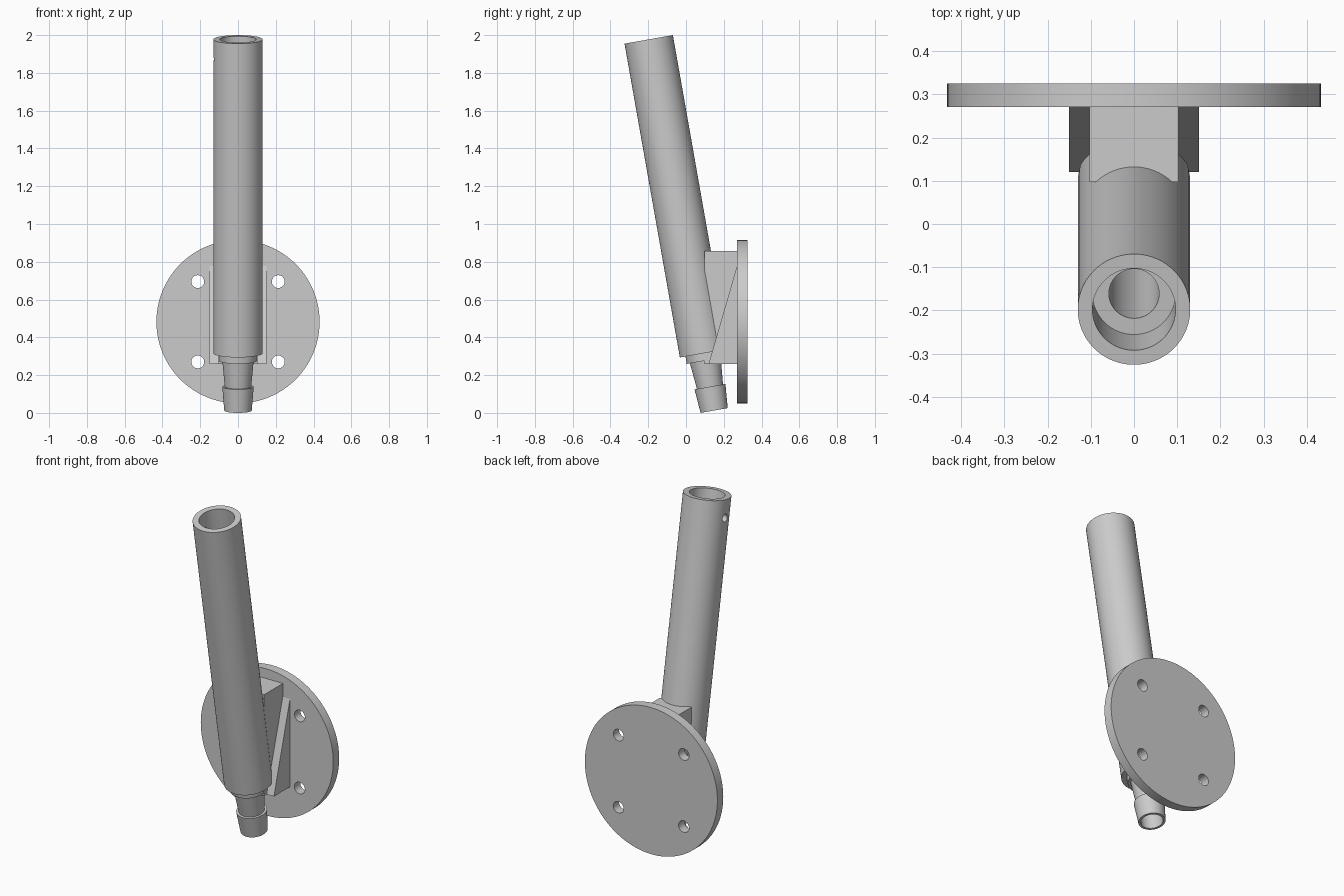
import bpy, bmesh
from math import radians, sin, cos, pi
from mathutils import Matrix

if "Cube" in bpy.data.objects:
    bpy.data.objects.remove(bpy.data.objects["Cube"])

TILT = radians(10)
BASE = (0, 0.149, 0.0127)          # centre of the lower pipe end
TUBE = Matrix.Translation(BASE) @ Matrix.Rotation(TILT, 4, 'X')


def finish(name, bm, matrix=Matrix.Identity(4)):
    bmesh.ops.recalc_face_normals(bm, faces=bm.faces[:])
    mesh = bpy.data.meshes.new(name)
    bm.transform(matrix)
    bm.to_mesh(mesh)
    bm.free()
    ob = bpy.data.objects.new(name, mesh)
    bpy.context.collection.objects.link(ob)
    return ob


def lathe(name, profile, matrix, n=96):
    """Closed (radius, height) profile revolved around z."""
    bm = bmesh.new()
    rings = [[bm.verts.new((r * cos(2 * pi * i / n), r * sin(2 * pi * i / n), z))
              for i in range(n)] for r, z in profile]
    for a, b in zip(rings, rings[1:] + rings[:1]):
        for i in range(n):
            j = (i + 1) % n
            bm.faces.new((a[i], a[j], b[j], b[i]))
    return finish(name, bm, matrix)


def cylinder(name, r, depth, matrix, n=64):
    bm = bmesh.new()
    bmesh.ops.create_cone(bm, cap_ends=True, segments=n, radius1=r, radius2=r, depth=depth)
    return finish(name, bm, matrix)


def prism(name, yz, x0, x1):
    """Side outline in (y, z) extruded along x."""
    bm = bmesh.new()
    face = bm.faces.new([bm.verts.new((x0, y, z)) for y, z in yz])
    out = bmesh.ops.extrude_face_region(bm, geom=[face])
    for v in out['geom']:
        if isinstance(v, bmesh.types.BMVert):
            v.co.x = x1
    return finish(name, bm)


def activate(ob):
    bpy.ops.object.select_all(action='DESELECT')
    ob.select_set(True)
    bpy.context.view_layer.objects.active = ob


def cut(ob, cutter):
    mod = ob.modifiers.new('cut', 'BOOLEAN')
    mod.operation, mod.solver, mod.object = 'DIFFERENCE', 'EXACT', cutter
    activate(ob)
    bpy.ops.object.modifier_apply(modifier=mod.name)
    bpy.data.objects.remove(cutter)


# Tilted tube with stepped bore, collar and hose barb
tube = lathe('tube', [
    (0.06, 0), (0.073, 0), (0.083, 0.128), (0.07, 0.128), (0.083, 0.268),
    (0.1, 0.268), (0.1, 0.308), (0.13, 0.308), (0.13, 1.995),
    (0.096, 1.995), (0.096, 1.785), (0.058, 1.785), (0.058, 0.3)], TUBE)
# Small cross hole near the mouth, on the left wall only
cut(tube, cylinder('hole_cutter', 0.022, 0.1, TUBE @ Matrix.Translation((-0.12, 0, 1.89))
                   @ Matrix.Rotation(pi / 2, 4, 'Y'), 32))

# Round wall plate with four screw holes
TO_Y = Matrix.Rotation(pi / 2, 4, 'X')
plate = cylinder('wall_plate', 0.432, 0.055, Matrix.Translation((0, 0.2975, 0.4825)) @ TO_Y, 128)
for x in (-0.213, 0.213):
    for z in (0.27, 0.695):
        cut(plate, cylinder('screw_cutter', 0.034, 0.2, Matrix.Translation((x, 0.2975, z)) @ TO_Y, 32))

# Block joining tube and plate, kept clear of the bore
block = prism('mount_block', [(0.097, 0.26), (0.272, 0.26), (0.272, 0.857), (0.097, 0.857)],
              -0.103, 0.103)
cut(block, cylinder('bore_cutter', 0.061, 3, TUBE))

# Triangular side ribs
for side, s in (('left', -1), ('right', 1)):
    prism(side + '_rib', [(0.12, 0.26), (0.272, 0.26), (0.272, 0.785)], s * 0.1025, s * 0.15)

for ob in (tube, plate, block):
    activate(ob)
    bpy.ops.object.shade_smooth_by_angle(angle=radians(30))
